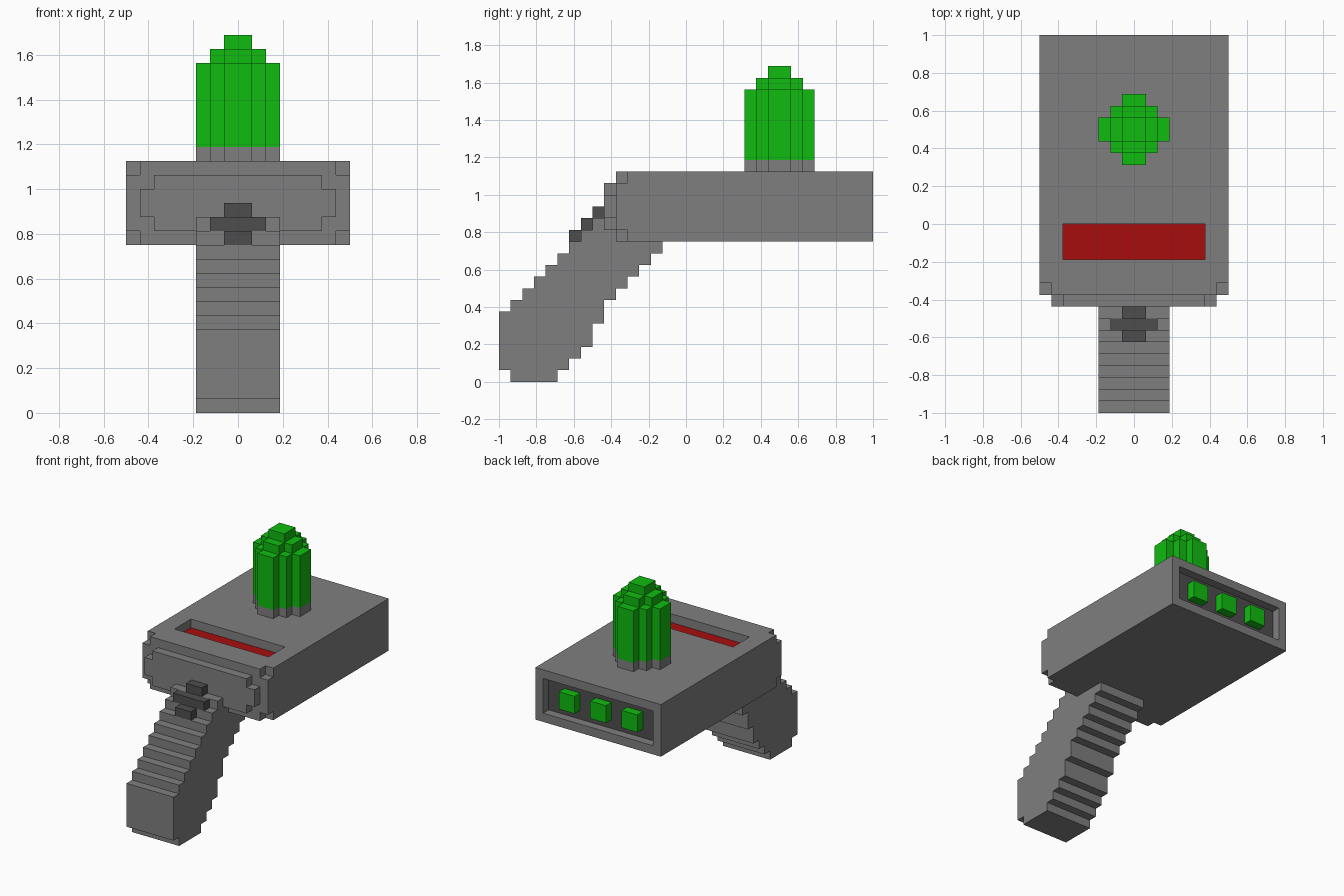
import bpy, bmesh
from mathutils import Vector

U = 1 / 16  # one block of the grid

old = bpy.data.objects.get("Cube")
if old:
    bpy.data.objects.remove(old, do_unlink=True)


def material(name, rgb):
    m = bpy.data.materials.new(name)
    m.use_nodes = True
    m.diffuse_color = (*rgb, 1)
    m.node_tree.nodes["Principled BSDF"].inputs["Base Color"].default_value = (*rgb, 1)
    return m


grey = material("casing grey", (0.212, 0.212, 0.212))
dark = material("dark grey", (0.076, 0.076, 0.076))
green = material("bright green", (0.005, 0.5, 0.005))
red = material("deep red", (0.39, 0.004, 0.004))


def finish(name, bm, *mats):
    bmesh.ops.recalc_face_normals(bm, faces=bm.faces)
    me = bpy.data.meshes.new(name)
    bm.to_mesh(me)
    bm.free()
    for m in mats:
        me.materials.append(m)
    ob = bpy.data.objects.new(name, me)
    bpy.context.collection.objects.link(ob)
    return ob


def add_box(bm, x, y, z):
    """Add a box given as low/high pairs in blocks."""
    verts = bmesh.ops.create_cube(bm, size=1)["verts"]
    for v in verts:
        v.co = Vector([(r[0] if c < 0 else r[1]) * U for c, r in zip(v.co, (x, y, z))])


def prism(name, mat, outline, lo, hi, place):
    """Extrude an outline from lo to hi; place maps (a, b, depth) to x, y, z."""
    bm = bmesh.new()
    face = bm.faces.new([bm.verts.new(Vector(place(a, b, lo)) * U) for a, b in outline])
    new = bmesh.ops.extrude_face_region(bm, geom=[face])["geom"]
    shift = (Vector(place(0, 0, hi)) - Vector(place(0, 0, lo))) * U
    bmesh.ops.translate(bm, vec=shift, verts=[g for g in new if isinstance(g, bmesh.types.BMVert)])
    return finish(name, bm, mat)


def mirrored(quarter):
    """Complete a quarter outline into a symmetric one."""
    half = quarter + [(-a, b) for a, b in reversed(quarter)]
    return half + [(a, -b) for a, b in reversed(half)]


# Casing, cut by corner notches, a top slot and a rear recess
bm = bmesh.new()
add_box(bm, (-8, 8), (-6, 16), (12, 18))
casing = finish("casing", bm, grey, red, dark)

bm = bmesh.new()
for x in ((-9, -7), (7, 9)):
    for z in ((11, 13), (17, 19)):
        add_box(bm, x, (-7, -5), z)
add_box(bm, (-6, 6), (-3, 0), (17, 19))
add_box(bm, (-7, 7), (15, 17), (13, 17))
cutter = finish("casing_cutter", bm, grey)
cutter.hide_render = True

cut = casing.modifiers.new("cut", "BOOLEAN")
cut.operation = "DIFFERENCE"
cut.solver = "EXACT"
cut.object = cutter
bpy.context.view_layer.update()
result = bpy.data.meshes.new_from_object(casing.evaluated_get(bpy.context.evaluated_depsgraph_get()))
casing.modifiers.clear()
casing.data = result
bpy.data.objects.remove(cutter, do_unlink=True)

# Red slot floor and dark recess panel
for f in result.polygons:
    c = f.center / U
    f.material_index = 0
    if f.normal.z > 0.9 and abs(c.z - 17) < 0.1 and abs(c.x) < 6:
        f.material_index = 1
    elif f.normal.y > 0.9 and abs(c.y - 15) < 0.1:
        f.material_index = 2

# Raised front plate
prism("front_plate", grey, mirrored([(7, 1), (6, 1), (6, 2)]), -7, -6,
      lambda a, b, d: (a, d, b + 15))

# Rear buttons
for label, x in (("right", -4), ("middle", 0), ("left", 4)):
    bm = bmesh.new()
    add_box(bm, (x - 1, x + 1), (15, 16), (14, 16))
    finish("rear_button_" + label, bm, green)

# Stepped grip: (y, bottom, top) going up the front, then down the back
front = [(-15, 0, 1), (-16, 1, 6)] + [(i - 21, i, i + 1) for i in range(6, 12)]
front += [(-9, 12, 13), (-8, 13, 14)]
back = [(-11, 0, 1), (-10, 1, 2), (-9, 2, 3), (-8, 3, 5), (-7, 5, 7)]
back += [(i - 13, i, i + 1) for i in range(7, 12)] + [(-6, 12, 14)]
profile = [p for y, lo, hi in front for p in ((y, lo), (y, hi))]
profile += [p for y, lo, hi in reversed(back) for p in ((y, hi), (y, lo))]
prism("grip", grey, profile, -3, 3, lambda a, b, d: (d, a, b))

# Stepped trigger
bm = bmesh.new()
for i, w in enumerate((1, 2, 1)):
    add_box(bm, (-w, w), (i - 10, i - 9), (i + 12, i + 13))
finish("trigger", bm, dark)

# Antenna: grey collar, green column and stepped tip
rounded = mirrored([(3, 1), (2, 1), (2, 2), (1, 2), (1, 3)])
cross = mirrored([(2, 1), (1, 1), (1, 2)])
square = mirrored([(1, 1)])
for name, mat, shape, lo, hi in (
        ("antenna_collar", grey, rounded, 18, 19),
        ("antenna_column", green, rounded, 19, 25),
        ("antenna_shoulder", green, cross, 25, 26),
        ("antenna_tip", green, square, 26, 27)):
    prism(name, mat, shape, lo, hi, lambda a, b, d: (a, b + 8, d))
